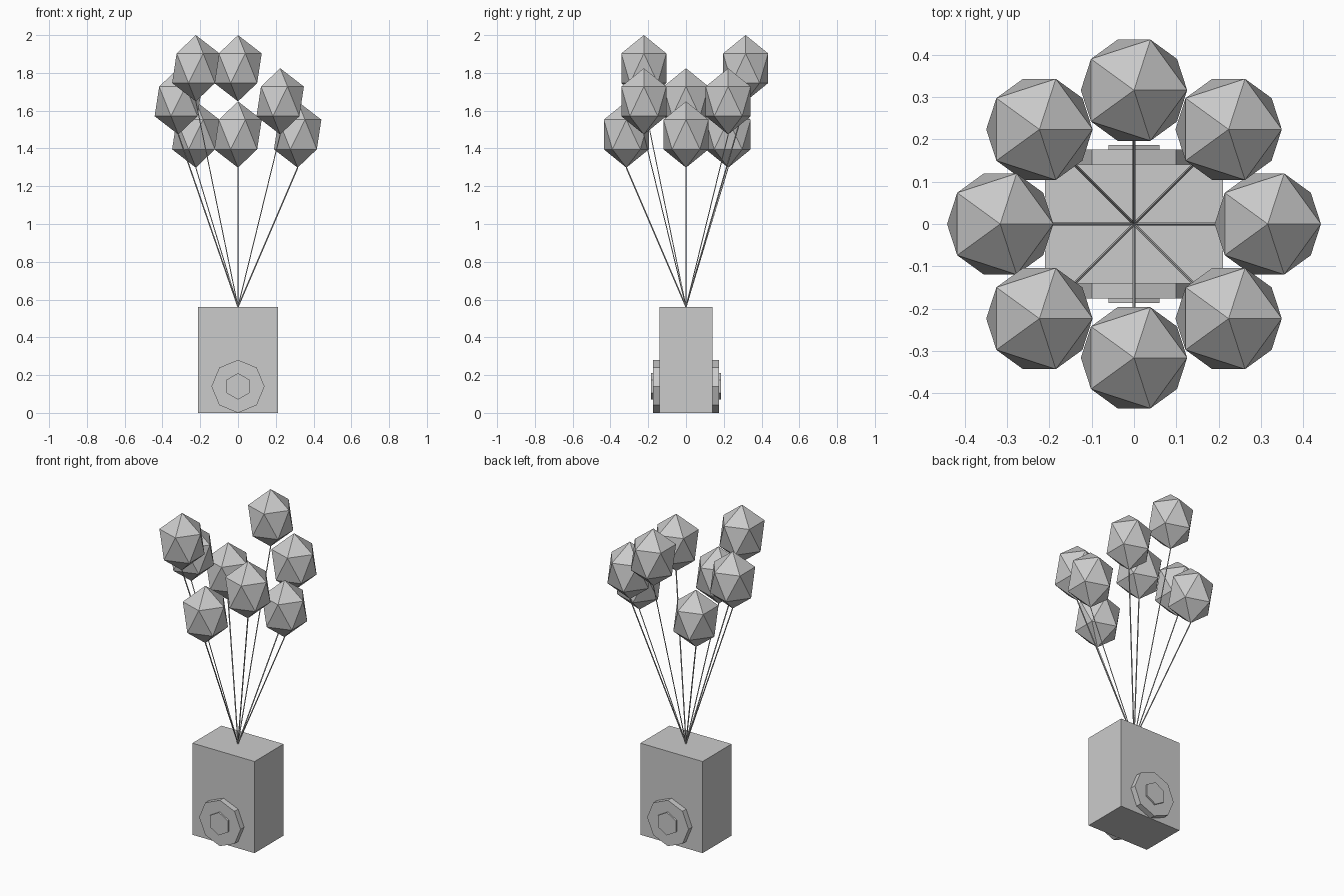
import bpy, math
from mathutils import Vector, Matrix

if "Cube" in bpy.data.objects:
    bpy.data.objects.remove(bpy.data.objects["Cube"])

U = 2 / 57  # module that all the sizes are multiples of

grey = bpy.data.materials.new("plain grey")
grey.use_nodes = True
colour = (0.6, 0.6, 0.6, 1)
grey.diffuse_color = colour
grey.node_tree.nodes["Principled BSDF"].inputs["Base Color"].default_value = colour


def finish(name):
    ob = bpy.context.object
    ob.name = name
    ob.data.materials.append(grey)
    return ob


def rod(name, start, end, radius, sides):
    """Prism running from start to end."""
    start, end = Vector(start), Vector(end)
    axis = end - start
    bpy.ops.mesh.primitive_cylinder_add(vertices=sides, radius=radius, depth=axis.length)
    ob = finish(name)
    turn = axis.to_track_quat('Z', 'Y').to_matrix().to_4x4()
    ob.matrix_world = Matrix.Translation((start + end) / 2) @ turn


# Box body
bpy.ops.mesh.primitive_cube_add(size=1, location=(0, 0, 8 * U))
body = finish("box_body")
body.scale = (12 * U, 8 * U, 16 * U)

# Octagonal discs with hexagonal hubs, front and back
for side, s in (("front", -1), ("back", 1)):
    rod(side + "_disc", (0, s * 4 * U, 4 * U), (0, s * 5 * U, 4 * U), 4 * U, 8)
    rod(side + "_hub", (0, s * 4.9 * U, 4 * U), (0, s * 5.3 * U, 4 * U), 2 * U, 6)

# Ring of balloons, each on a string; levels run counter-clockwise from +x
levels = [0, 1, 2, 0, 1, 2, 0, 1]
for i, level in enumerate(levels):
    angle = i * math.tau / 8
    x, y = 9 * U * math.cos(angle), 9 * U * math.sin(angle)
    knot = (37 + 5 * level) * U
    bpy.ops.mesh.primitive_ico_sphere_add(subdivisions=1, radius=4 * U,
                                          location=(x, y, knot + 5 * U))
    finish(f"balloon_{i + 1}").scale.z = 1.25
    rod(f"string_{i + 1}", (0, 0, 16 * U), (x, y, knot), 0.1 * U, 4)
